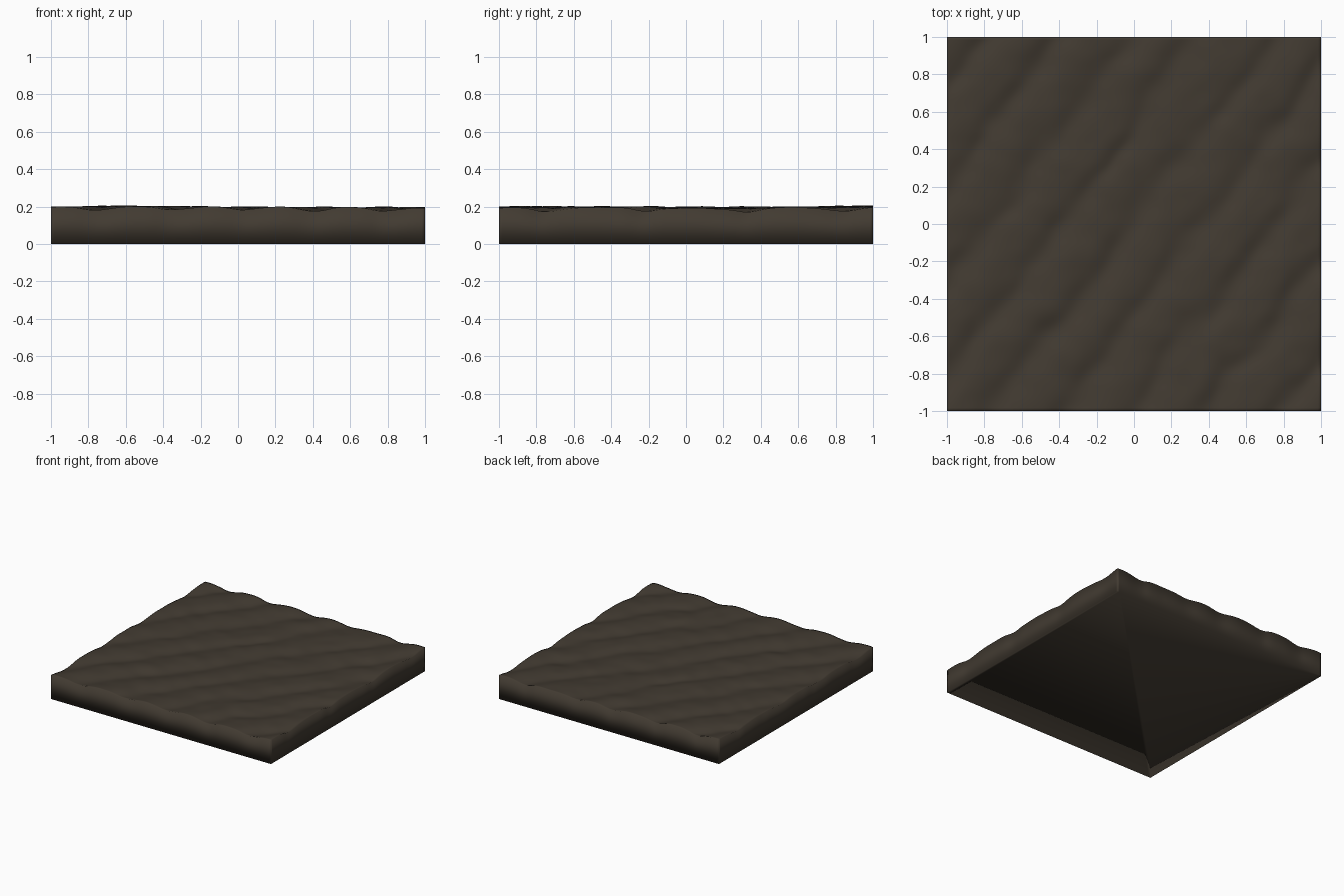
import bpy, bmesh
from math import sin, cos, pi
from mathutils import Vector, noise

if "Cube" in bpy.data.objects:
    bpy.data.objects.remove(bpy.data.objects["Cube"])

N = 120          # grid cells per side


def height(x, y):
    """Wind-ripple height field: slanted meandering waves plus soft noise."""
    warp = 0.06 * noise.noise(Vector((x * 2.2, y * 2.2, 3.1)))
    warp += 0.025 * noise.noise(Vector((x * 6, y * 6, 8.4)))
    phase = 2 * pi * (0.8 * x - 0.6 * y + warp) / 0.307
    ripple = -cos(phase + 0.35 * sin(phase))
    strength = 0.010 + 0.005 * noise.noise(Vector((x * 1.8, y * 1.8, 7.7)))
    fine = 0.005 * noise.noise(Vector((x * 8, y * 8, 1.3)))
    slow = 0.008 * noise.noise(Vector((x * 1.2, y * 1.2, 5.5)))
    return min(0.212, max(0.158, 0.188 + strength * ripple + fine + slow))


bm = bmesh.new()

# Rippled top surface
top = [[None] * (N + 1) for _ in range(N + 1)]
for i in range(N + 1):
    for j in range(N + 1):
        x, y = -1 + 2 * i / N, -1 + 2 * j / N
        top[i][j] = bm.verts.new((x, y, height(x, y)))
for i in range(N):
    for j in range(N):
        bm.faces.new((top[i][j], top[i + 1][j], top[i + 1][j + 1], top[i][j + 1]))

# Side walls down to the ground, counter-clockwise from the front left corner
rim = ([top[i][0] for i in range(N)] + [top[N][j] for j in range(N)] +
       [top[i][N] for i in range(N, 0, -1)] + [top[0][j] for j in range(N, 0, -1)])
foot = [bm.verts.new((v.co.x, v.co.y, 0)) for v in rim]
for k in range(len(rim)):
    n = (k + 1) % len(rim)
    bm.faces.new((foot[k], foot[n], rim[n], rim[k]))

# Flat underside
bm.faces.new(foot[::-1])

for f in bm.faces:
    f.smooth = True

mesh = bpy.data.meshes.new("rippled_ground")
bm.to_mesh(mesh)
bm.free()
ground = bpy.data.objects.new("rippled_ground", mesh)
bpy.context.collection.objects.link(ground)

# Dark earth colour
mat = bpy.data.materials.new("dark_earth")
mat.diffuse_color = (0.054, 0.043, 0.031, 1)
mat.use_nodes = True
mat.node_tree.nodes["Principled BSDF"].inputs["Base Color"].default_value = mat.diffuse_color
mesh.materials.append(mat)
